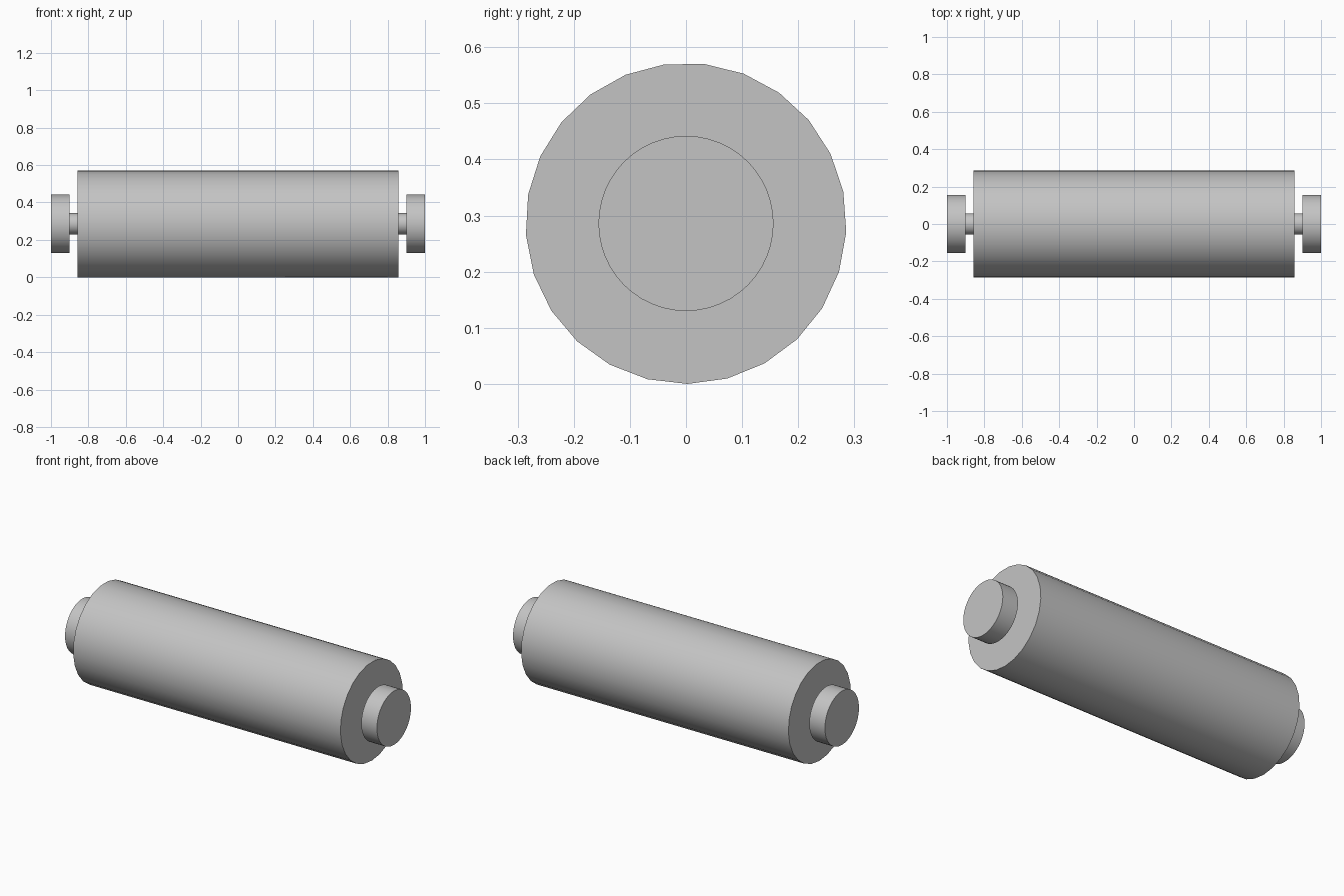
import bpy
import bmesh
from math import sin, cos, pi, radians

cube = bpy.data.objects.get("Cube")
if cube:
    bpy.data.objects.remove(cube, do_unlink=True)

AXIS_Z = 0.286

grey = bpy.data.materials.new("plain grey")
grey.use_nodes = True
colour = (0.55, 0.55, 0.55, 1)
grey.diffuse_color = colour
grey.node_tree.nodes["Principled BSDF"].inputs["Base Color"].default_value = colour


def cylinder_x(name, radius, x0, x1, sides, turn=0.0):
    """Capped cylinder along x, with its first corner at the bottom."""
    bm = bmesh.new()
    ring = []
    for i in range(sides):
        a = 2 * pi * i / sides + turn
        ring.append(bm.verts.new((x0, radius * sin(a), AXIS_Z - radius * cos(a))))
    base = bm.faces.new(ring)
    out = bmesh.ops.extrude_face_region(bm, geom=[base], use_keep_orig=True)
    for v in out["geom"]:
        if isinstance(v, bmesh.types.BMVert):
            v.co.x = x1
    bmesh.ops.recalc_face_normals(bm, faces=bm.faces)
    mesh = bpy.data.meshes.new(name)
    bm.to_mesh(mesh)
    bm.free()
    mesh.materials.append(grey)
    obj = bpy.data.objects.new(name, mesh)
    bpy.context.collection.objects.link(obj)
    bpy.ops.object.select_all(action="DESELECT")
    obj.select_set(True)
    bpy.context.view_layer.objects.active = obj
    bpy.ops.object.shade_smooth_by_angle(angle=radians(35))
    return obj


# Main roller drum
cylinder_x("roller_drum", 0.286, -0.857, 0.857, 25, radians(0.5))

# Axle and end flange on each side
for side, s in (("left", 1), ("right", -1)):
    cylinder_x(side + "_axle", 0.057, s * 0.85, s * 1.0, 24)
    cylinder_x(side + "_end_flange", 0.156, s * 0.9, s * 1.0, 48)
